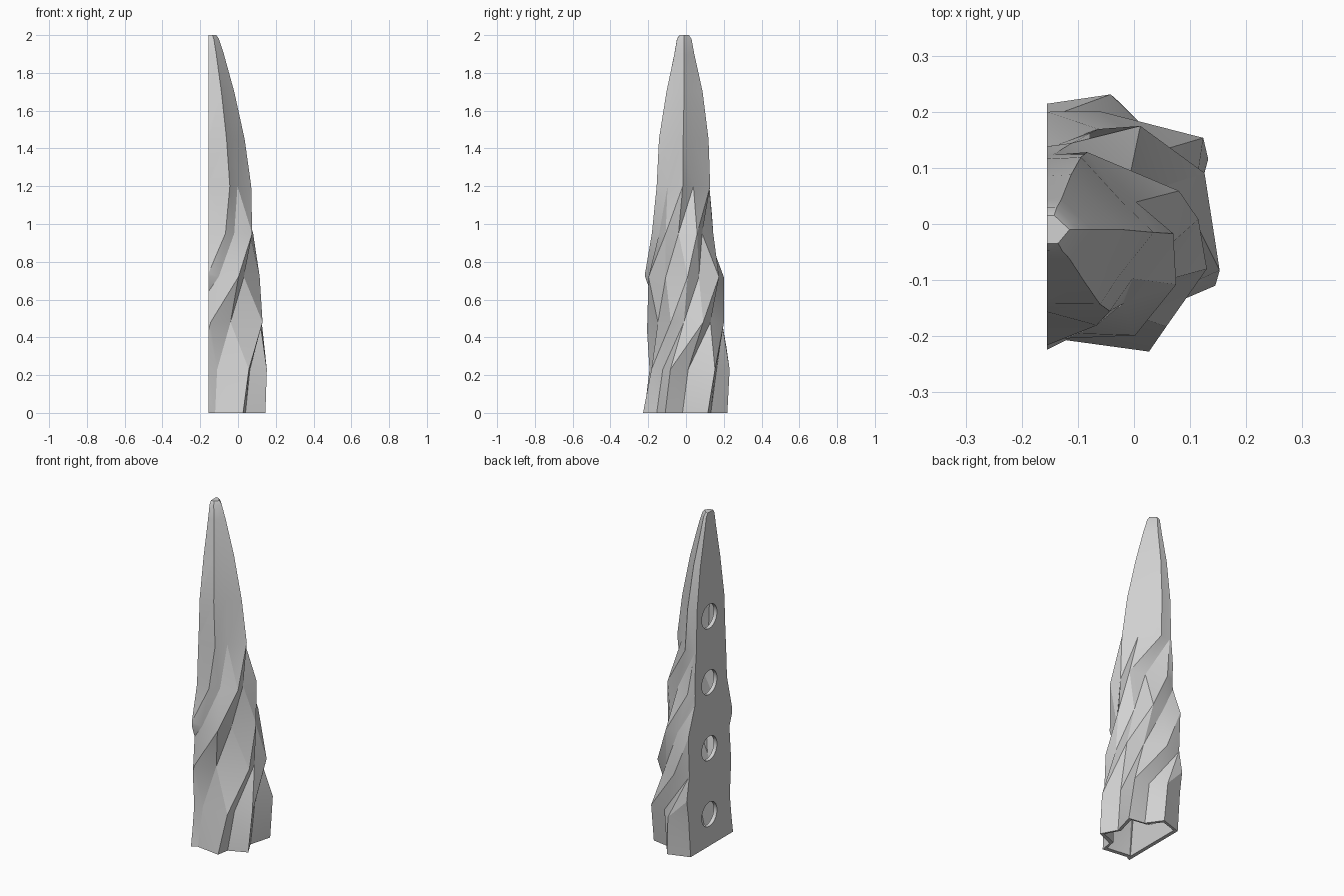
import bpy, bmesh, math
from mathutils import Vector

if "Cube" in bpy.data.objects:
    bpy.data.objects.remove(bpy.data.objects["Cube"], do_unlink=True)

BACK = -0.155          # plane of the flat mounting side
WALL = 0.022
SQUARE = 2.6           # squareness of the cross-section

# directions of the ridge crests in degrees: twisting below, straight above
STRAIGHT = (-62, 0, 72, 110, 150, 190, 245)

# height, depth out from the flat side, half width, drift, valley fold, crests
SECTIONS = [
    (0.0, 0.312, 0.24, -0.012, 0.85, (-150, -100, -57, -23, 30, 67, 125)),
    (0.23, 0.32, 0.227, 0.01, 0.87, (-145, -100, -52, -23, 36, 70, 130)),
    (0.48, 0.295, 0.205, 0.0, 0.96, (-130, -88, -22, 25, 72, 115, 165)),
    (0.72, 0.27, 0.21, -0.01, 0.92, (-92, -57, 5, 55, 90, 140, 200)),
    (0.95, 0.25, 0.165, -0.02, 0.93, (-70, -30, 27, 80, 125, 170, 230)),
    (1.2, 0.225, 0.148, -0.017, 0.97, STRAIGHT),
    (1.45, 0.19, 0.137, -0.015, 0.98, STRAIGHT),
    (1.7, 0.135, 0.1, -0.01, 0.98, STRAIGHT),
    (1.9, 0.08, 0.055, -0.01, 1.0, STRAIGHT),
    (1.98, 0.054, 0.04, -0.01, 1.0, STRAIGHT),
    (2.0, 0.04, 0.026, -0.01, 1.0, STRAIGHT),
]

stone = bpy.data.materials.new("light_grey")
stone.use_nodes = True
grey = (0.64, 0.64, 0.64, 1)
stone.diffuse_color = grey
stone.node_tree.nodes["Principled BSDF"].inputs["Base Color"].default_value = grey


def crest_point(degrees, depth, width):
    """Point on a rounded square outline in the given direction."""
    c, s = math.cos(math.radians(degrees)), math.sin(math.radians(degrees))
    r = (abs(c) ** SQUARE + abs(s) ** SQUARE) ** (-1 / SQUARE)
    return Vector((depth * r * c, width * r * s, 0))


def twisted_half(name, sections, inset, bottom):
    """Closed half spire with spiralling ridges, cut flat at the back."""
    bm = bmesh.new()
    loops = []
    for z, depth, width, drift, fold, angles in sections:
        base = Vector((BACK, drift, z or bottom))
        crests = [crest_point(a, depth - inset, width - inset) for a in angles]
        loop = []
        for crest, following in zip(crests, crests[1:] + crests[:1]):
            valley = crest.lerp(following, 0.4) * fold
            loop += [bm.verts.new(base + crest), bm.verts.new(base + valley)]
        loops.append(loop)
    n = len(loops[0])
    for low, high in zip(loops, loops[1:]):
        for i in range(n):
            j = (i + 1) % n
            bm.faces.new((low[i], low[j], high[j], high[i]))
    bmesh.ops.triangulate(bm, faces=bm.faces[:])
    bm.faces.new(loops[0][::-1])
    bm.faces.new(loops[-1])
    # flat back
    bmesh.ops.bisect_plane(bm, geom=bm.verts[:] + bm.edges[:] + bm.faces[:],
                           plane_co=Vector((BACK + inset, 0, 0)),
                           plane_no=Vector((1, 0, 0)), clear_inner=True)
    bmesh.ops.holes_fill(bm, edges=[e for e in bm.edges if e.is_boundary], sides=0)
    bmesh.ops.recalc_face_normals(bm, faces=bm.faces[:])
    mesh = bpy.data.meshes.new(name)
    bm.to_mesh(mesh)
    bm.free()
    mesh.materials.append(stone)
    obj = bpy.data.objects.new(name, mesh)
    bpy.context.collection.objects.link(obj)
    return obj


def carve(target, cutter):
    cutter.hide_render = True
    mod = target.modifiers.new("carve", "BOOLEAN")
    mod.operation = "DIFFERENCE"
    mod.solver = "EXACT"
    mod.object = cutter
    bpy.ops.object.select_all(action="DESELECT")
    bpy.context.view_layer.objects.active = target
    target.select_set(True)
    bpy.ops.object.modifier_apply(modifier=mod.name)
    bpy.data.objects.remove(cutter, do_unlink=True)


# outer spire, hollowed from below
spire = twisted_half("twisted_spire", SECTIONS, 0, 0)
carve(spire, twisted_half("cavity", SECTIONS[:-2], WALL, -0.05))

# four round mounting holes through the flat back
for k in range(4):
    bpy.ops.mesh.primitive_cylinder_add(
        vertices=32, radius=0.072, depth=0.08,
        location=(BACK - 0.01, 0, 0.19 + 0.395 * k),
        rotation=(0, math.pi / 2, 0))
    hole = bpy.context.object
    hole.data.materials.append(stone)
    carve(spire, hole)

bpy.ops.object.select_all(action="DESELECT")
spire.select_set(True)
bpy.context.view_layer.objects.active = spire
bpy.ops.object.shade_smooth_by_angle(angle=math.radians(25))
